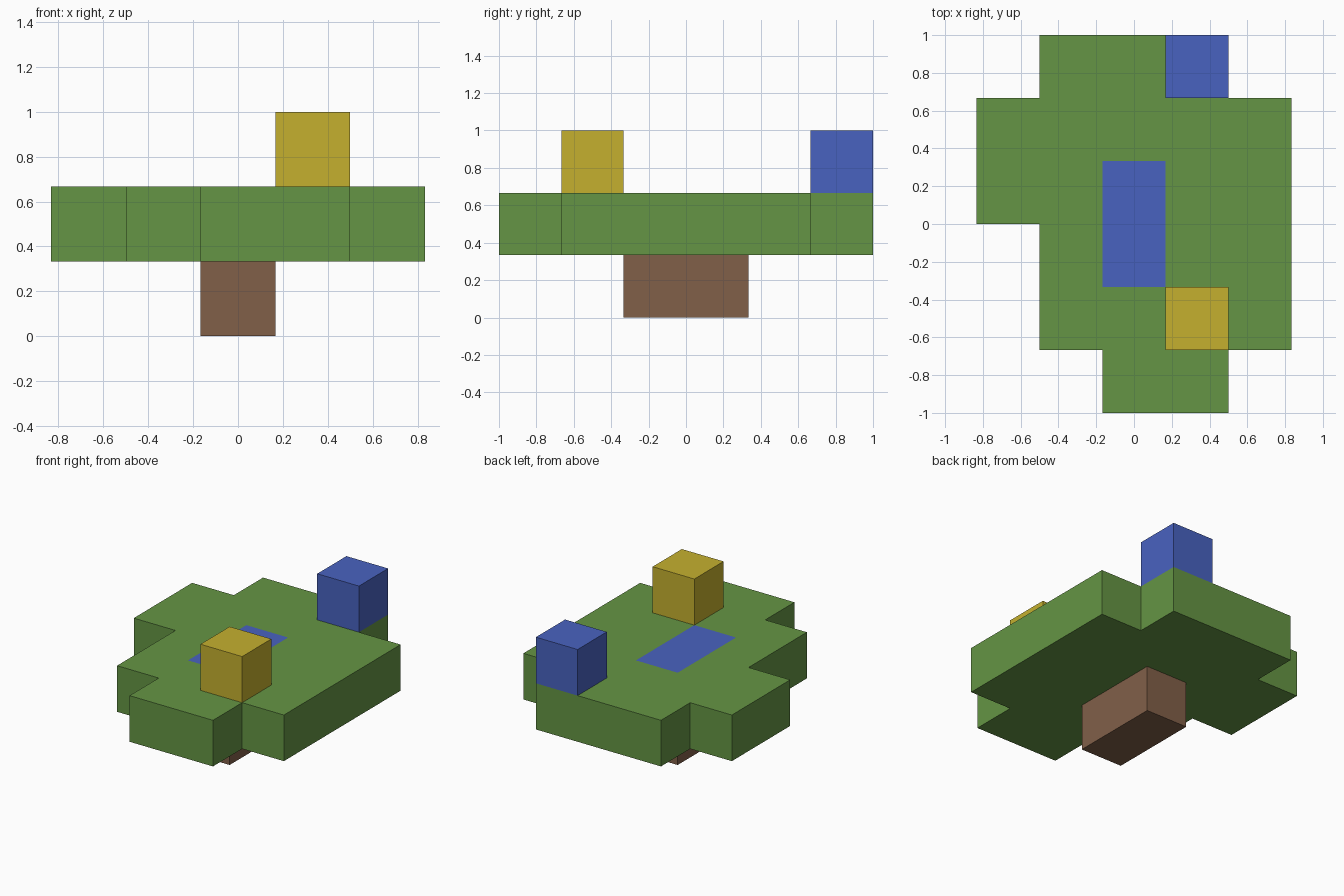
import bpy
import bmesh
from mathutils import Vector

cube = bpy.data.objects.get("Cube")
if cube:
    bpy.data.objects.remove(cube, do_unlink=True)

H = 1 / 6   # half of one block
U = 1 / 3   # one block


def make_material(name, rgb):
    mat = bpy.data.materials.new(name)
    mat.use_nodes = True
    color = (*rgb, 1)
    mat.diffuse_color = color
    mat.node_tree.nodes["Principled BSDF"].inputs["Base Color"].default_value = color
    return mat


green = make_material("grass green", (0.13, 0.30, 0.058))
brown = make_material("earth brown", (0.22, 0.115, 0.066))
blue = make_material("water blue", (0.066, 0.123, 0.53))
yellow = make_material("mustard yellow", (0.556, 0.434, 0.028))


def add_object(name, bm, *mats):
    bmesh.ops.recalc_face_normals(bm, faces=bm.faces)
    mesh = bpy.data.meshes.new(name)
    bm.to_mesh(mesh)
    bm.free()
    for mat in mats:
        mesh.materials.append(mat)
    obj = bpy.data.objects.new(name, mesh)
    bpy.context.collection.objects.link(obj)
    return obj


def add_block(name, center, size, mat):
    bm = bmesh.new()
    bmesh.ops.create_cube(bm, size=1)
    bmesh.ops.scale(bm, vec=size, verts=bm.verts)
    bmesh.ops.translate(bm, vec=center, verts=bm.verts)
    return add_object(name, bm, mat)


# Stepped island slab, outline in half blocks
outline = [(-1, -6), (3, -6), (3, -4), (5, -4), (5, 4), (3, 4), (3, 6),
           (-3, 6), (-3, 4), (-5, 4), (-5, 0), (-3, 0), (-3, -4), (-1, -4)]
bm = bmesh.new()
base = bm.faces.new([bm.verts.new((x * H, y * H, U)) for x, y in outline])
top = bmesh.ops.extrude_face_region(bm, geom=[base], use_keep_orig=True)
bmesh.ops.translate(bm, vec=(0, 0, U),
                    verts=[v for v in top["geom"] if isinstance(v, bmesh.types.BMVert)])

# Pond: cut into the top face, flush with the grass
for axis, offset in ((Vector((1, 0, 0)), H), (Vector((0, 1, 0)), U)):
    for side in (-1, 1):
        bmesh.ops.bisect_plane(bm, geom=bm.verts[:] + bm.edges[:] + bm.faces[:],
                               plane_co=axis * offset * side, plane_no=axis)
for face in bm.faces:
    c = face.calc_center_median()
    if c.z > 2 * U - 0.01 and abs(c.x) < H and abs(c.y) < U:
        face.material_index = 1
add_object("island_slab", bm, green, blue)

# Base under the slab and the two cubes on top
add_block("island_base", (0, 0, H), (U, 2 * U, U), brown)
add_block("front_cube", (U, -U - H, 5 * H), (U, U, U), yellow)
add_block("back_cube", (U, 5 * H, 5 * H), (U, U, U), blue)
